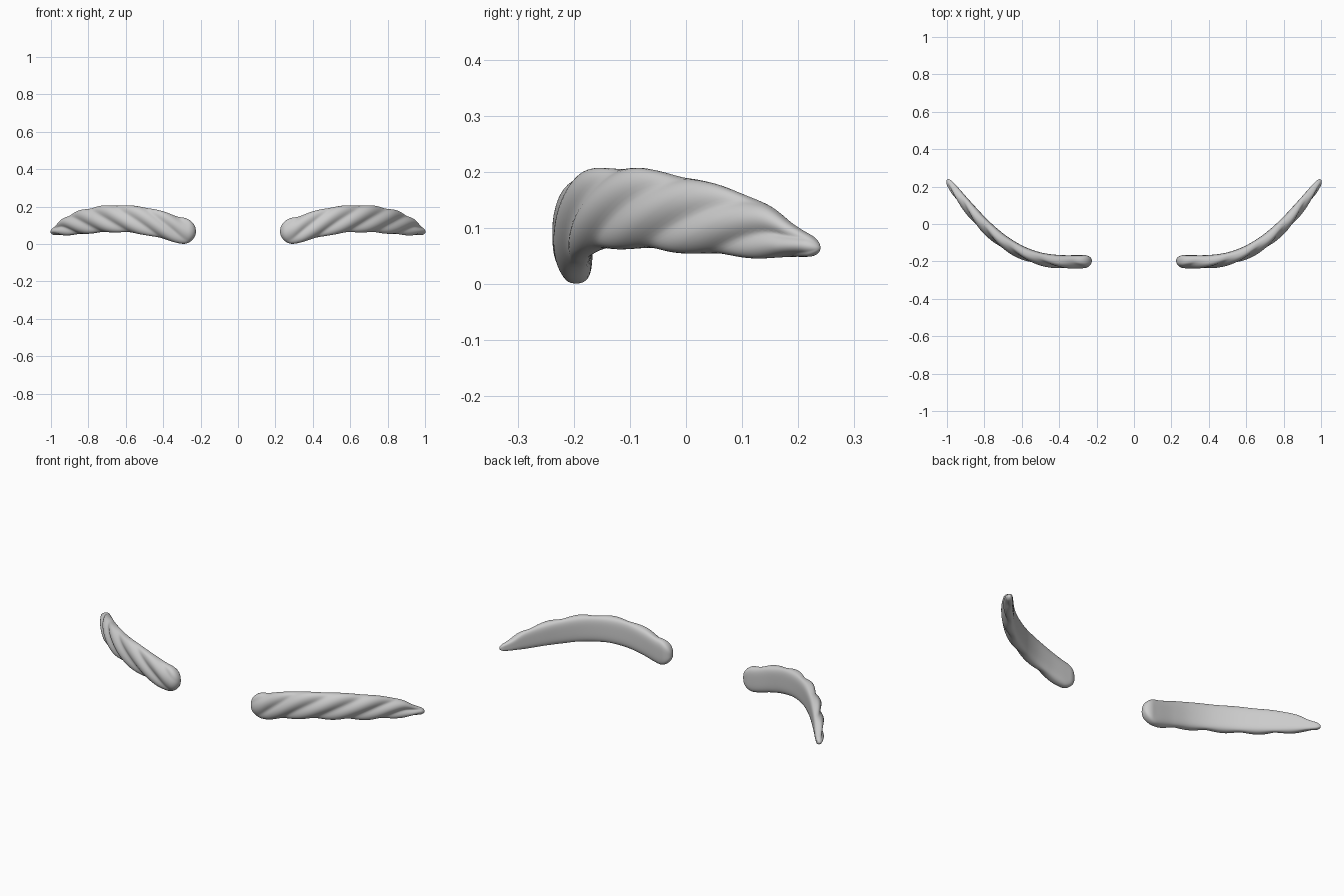
import bpy, math
from mathutils import Vector

if "Cube" in bpy.data.objects:
    bpy.data.objects.remove(bpy.data.objects["Cube"])

# stations along one brow: x, y of centreline, bottom z, top z, thickness
STATIONS = [
    (.225, -.195, .000, .136, .078), (.30, -.196, .002, .143, .078),
    (.40, -.195, .027, .173, .078), (.50, -.180, .050, .197, .074),
    (.60, -.145, .062, .206, .074), (.70, -.085, .063, .206, .074),
    (.79, -.008, .057, .192, .072), (.86, .068, .051, .172, .066),
    (.92, .140, .047, .143, .056), (.96, .190, .047, .105, .048),
    (.998, .238, .050, .078, .032)]
RINGS, SIDES = 120, 48
RIDGES, SLANT, AMP = 5.5, 0.72, 0.017


def sample(t):
    """Catmull-Rom interpolation of the stations, t in 0..1"""
    n = len(STATIONS) - 1
    f = min(max(t, 0), 1) * n
    i = min(int(f), n - 1)
    f -= i
    p = [STATIONS[min(max(i + k, 0), n)] for k in (-1, 0, 1, 2)]
    return [.5 * (2 * b + (c - a) * f + (2 * a - 5 * b + 4 * c - d) * f * f
                  + (3 * b - a - 3 * c + d) * f ** 3) for a, b, c, d in zip(*p)]


def cap(s, r):
    """Rounded end falloff"""
    return 1 if s >= r else math.sqrt(max(0, 1 - (1 - s / r) ** 2))


def brow(name, side):
    ts = [.5 - .5 * math.cos(math.pi * i / RINGS) for i in range(RINGS + 1)]
    pts = [sample(t) for t in ts]
    arc = [0]
    for a, b in zip(pts, pts[1:]):
        arc.append(arc[-1] + math.hypot(b[0] - a[0], b[1] - a[1]))
    total = arc[-1]
    verts = []
    for t, p, s in zip(ts, pts, arc):
        a, b = sample(t - .01), sample(t + .01)
        tan = Vector((b[0] - a[0], b[1] - a[1], 0)).normalized()
        front = Vector((tan.y, -tan.x, 0))
        x, y, lo, hi, th = p
        h = (hi - lo) / 2 * cap(s, .07) * cap(total - s, .025)
        w = th / 2 * cap(s, .042) * cap(total - s, .025)
        fade = min(1, s / .12) * min(1, (total - s) / .08)
        for j in range(SIDES):
            ang = 2 * math.pi * j / SIDES
            c, v = math.cos(ang), math.sin(ang)
            # slanted rounded strands on the front, plain hollowed back
            ph = math.pi * (RIDGES * s / total - SLANT * v + .15)
            strand = math.sqrt(math.sin(ph) ** 2 + .03) - .72
            weight = min(1, max(0, (c + .35) / .7)) * fade
            d = AMP * strand * weight
            n = math.copysign(abs(c) ** .8, c) * w
            if c < 0:
                n *= 1 - .25 * c * c
            pos = Vector((x, y, (lo + hi) / 2)) + front * (n + d * c)
            pos.z += v * (h + d * .7)
            verts.append((pos.x * side, pos.y, pos.z))
    faces = [tuple(reversed(range(SIDES))),
             tuple(RINGS * SIDES + j for j in range(SIDES))]
    for i in range(RINGS):
        for j in range(SIDES):
            k = (j + 1) % SIDES
            faces.append((i * SIDES + j, i * SIDES + k,
                          (i + 1) * SIDES + k, (i + 1) * SIDES + j))
    me = bpy.data.meshes.new(name)
    me.from_pydata(verts, [], faces)
    # weld the collapsed end rings and make normals consistent
    import bmesh
    bm = bmesh.new()
    bm.from_mesh(me)
    bmesh.ops.remove_doubles(bm, verts=bm.verts, dist=1e-5)
    bmesh.ops.recalc_face_normals(bm, faces=bm.faces)
    bm.to_mesh(me)
    bm.free()
    me.shade_smooth()
    ob = bpy.data.objects.new(name, me)
    bpy.context.collection.objects.link(ob)


# the mirrored pair
brow("right_eyebrow", 1)
brow("left_eyebrow", -1)
